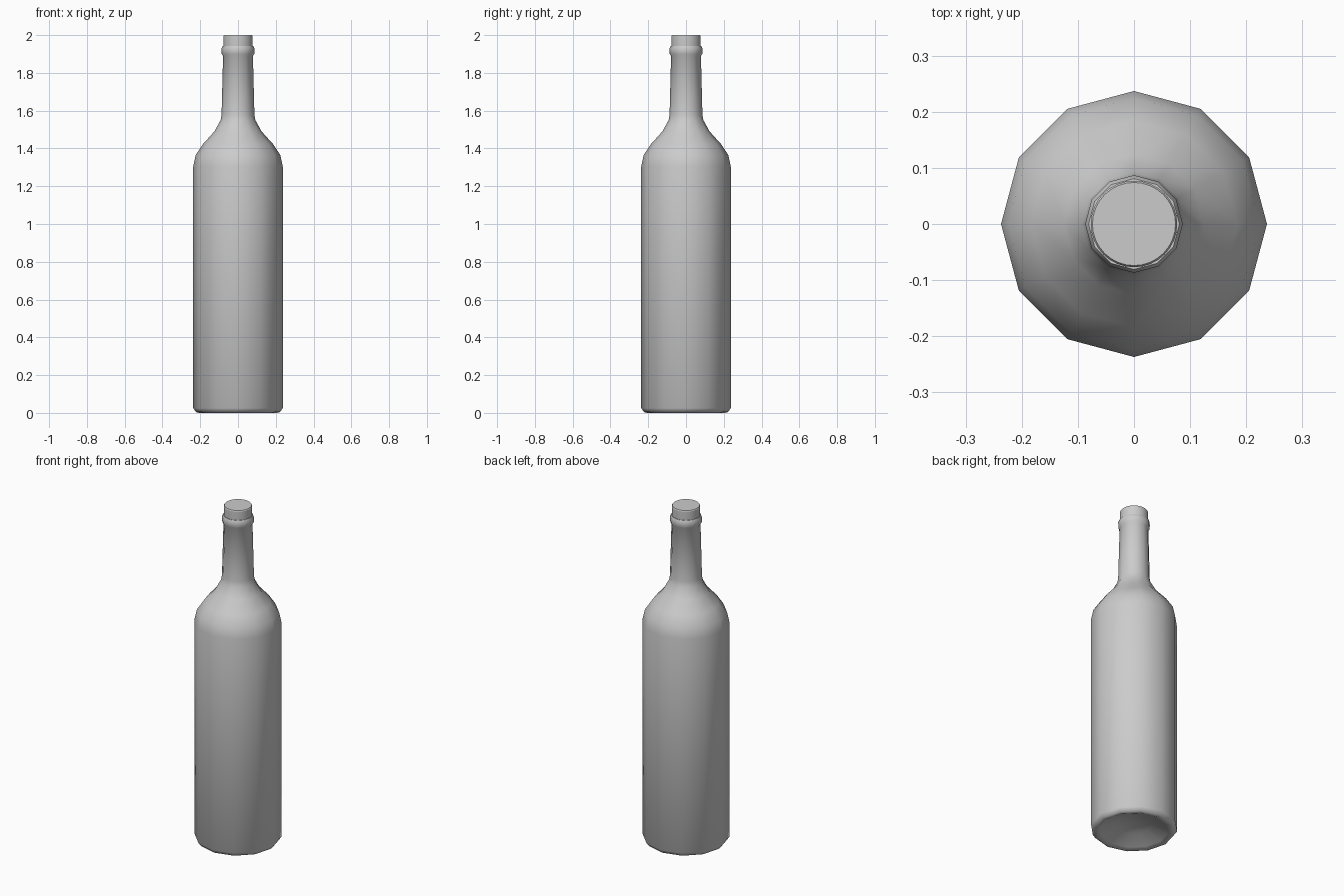
import bpy, bmesh
from math import sin, cos, pi

if "Cube" in bpy.data.objects:
    bpy.data.objects.remove(bpy.data.objects["Cube"])


def lathe(name, profile, sides, angle):
    """Revolve (radius, z) points around z; radius 0 makes a pole."""
    bm = bmesh.new()
    rings = []
    for r, z in profile:
        if r == 0:
            rings.append([bm.verts.new((0, 0, z))] * sides)
        else:
            rings.append([bm.verts.new((r * cos(2 * pi * i / sides),
                                        r * sin(2 * pi * i / sides), z))
                          for i in range(sides)])
    for a, b in zip(rings, rings[1:]):
        for i in range(sides):
            j = (i + 1) % sides
            quad = [a[i], a[j], b[j], b[i]]
            bm.faces.new(list(dict.fromkeys(quad)))
    bmesh.ops.recalc_face_normals(bm, faces=bm.faces)
    mesh = bpy.data.meshes.new(name)
    bm.to_mesh(mesh)
    bm.free()
    obj = bpy.data.objects.new(name, mesh)
    bpy.context.collection.objects.link(obj)
    bpy.ops.object.select_all(action='DESELECT')
    obj.select_set(True)
    bpy.context.view_layer.objects.active = obj
    bpy.ops.object.shade_smooth_by_angle(angle=angle)
    return obj


# Glass bottle: dished base, straight body, shoulder, neck and lip ring
lathe("bottle", [
    (0, 0.06), (0.10, 0.045), (0.185, 0.008), (0.205, 0.0), (0.222, 0.004),
    (0.237, 0.025), (0.237, 1.305), (0.224, 1.365), (0.184, 1.425),
    (0.125, 1.49), (0.092, 1.55), (0.087, 1.58), (0.079, 1.89),
    (0.086, 1.90), (0.087, 1.93), (0.081, 1.943), (0.073, 1.943), (0, 1.943),
], 12, pi / 3)

# Round stopper on top of the lip
lathe("stopper", [
    (0, 1.935), (0.076, 1.935), (0.077, 1.95), (0.077, 1.995),
    (0.074, 2.0), (0, 2.0),
], 32, pi / 6)
